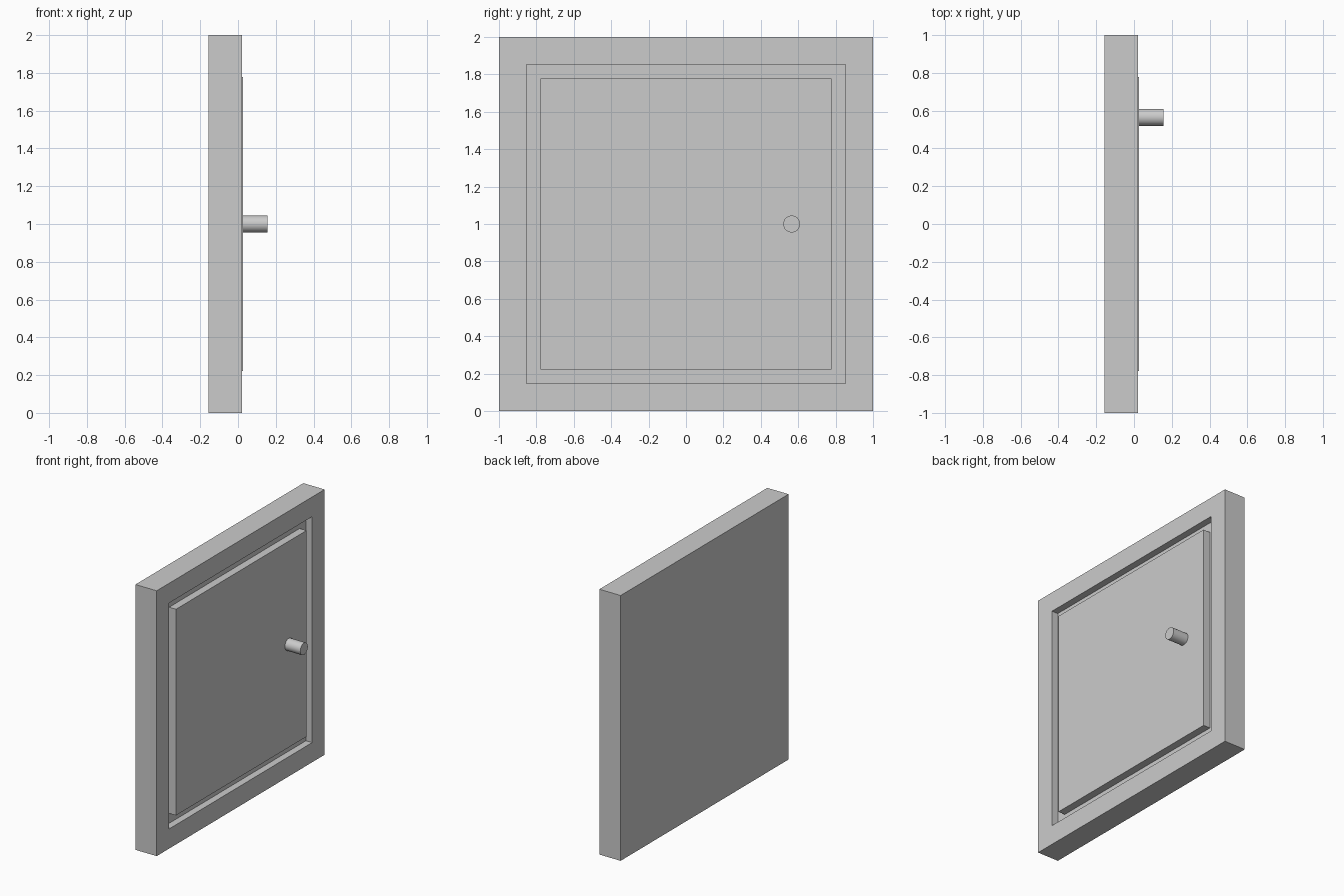
import bpy, bmesh, math

if "Cube" in bpy.data.objects:
    bpy.data.objects.remove(bpy.data.objects["Cube"])

BACK, FRONT = -0.155, 0.022      # slab thickness along x
OPENING, DOOR = 0.79, 0.777      # half sizes of recess and door
FLOOR = -0.03                    # bottom of the recess


def new_object(name, bm):
    mesh = bpy.data.meshes.new(name)
    bm.to_mesh(mesh)
    bm.free()
    obj = bpy.data.objects.new(name, mesh)
    bpy.context.collection.objects.link(obj)
    return obj


def box(bm, x0, x1, half):
    """Square plate centred on y = 0, z = 1."""
    geo = bmesh.ops.create_cube(bm, size=1)
    for v in geo["verts"]:
        v.co = (x0 if v.co.x < 0 else x1, v.co.y * 2 * half, 1 + v.co.z * 2 * half)


# Surround: thick slab with a shallow square recess in its front
bm = bmesh.new()
box(bm, BACK, FRONT, 1.0)
bm.faces.ensure_lookup_table()
bm.normal_update()
face = max(bm.faces, key=lambda f: f.normal.x)
bmesh.ops.inset_region(bm, faces=[face], thickness=1.0 - OPENING)
for v in face.verts:
    v.co.x = FRONT
rim = bmesh.ops.extrude_discrete_faces(bm, faces=[face])["faces"][0]
for v in rim.verts:
    v.co.x = FLOOR
bmesh.ops.recalc_face_normals(bm, faces=bm.faces)
new_object("surround", bm)

# Door: panel standing slightly proud, with a narrow gap all around
bm = bmesh.new()
box(bm, FLOOR, 0.027, DOOR)
new_object("door", bm)

# Knob: round peg pointing out of the door
bpy.ops.mesh.primitive_cylinder_add(vertices=32, radius=0.045, depth=0.13,
                                    location=(0.09, 0.565, 1.0),
                                    rotation=(0, math.pi / 2, 0))
knob = bpy.context.object
knob.name = "knob"
bpy.ops.object.shade_smooth_by_angle()
